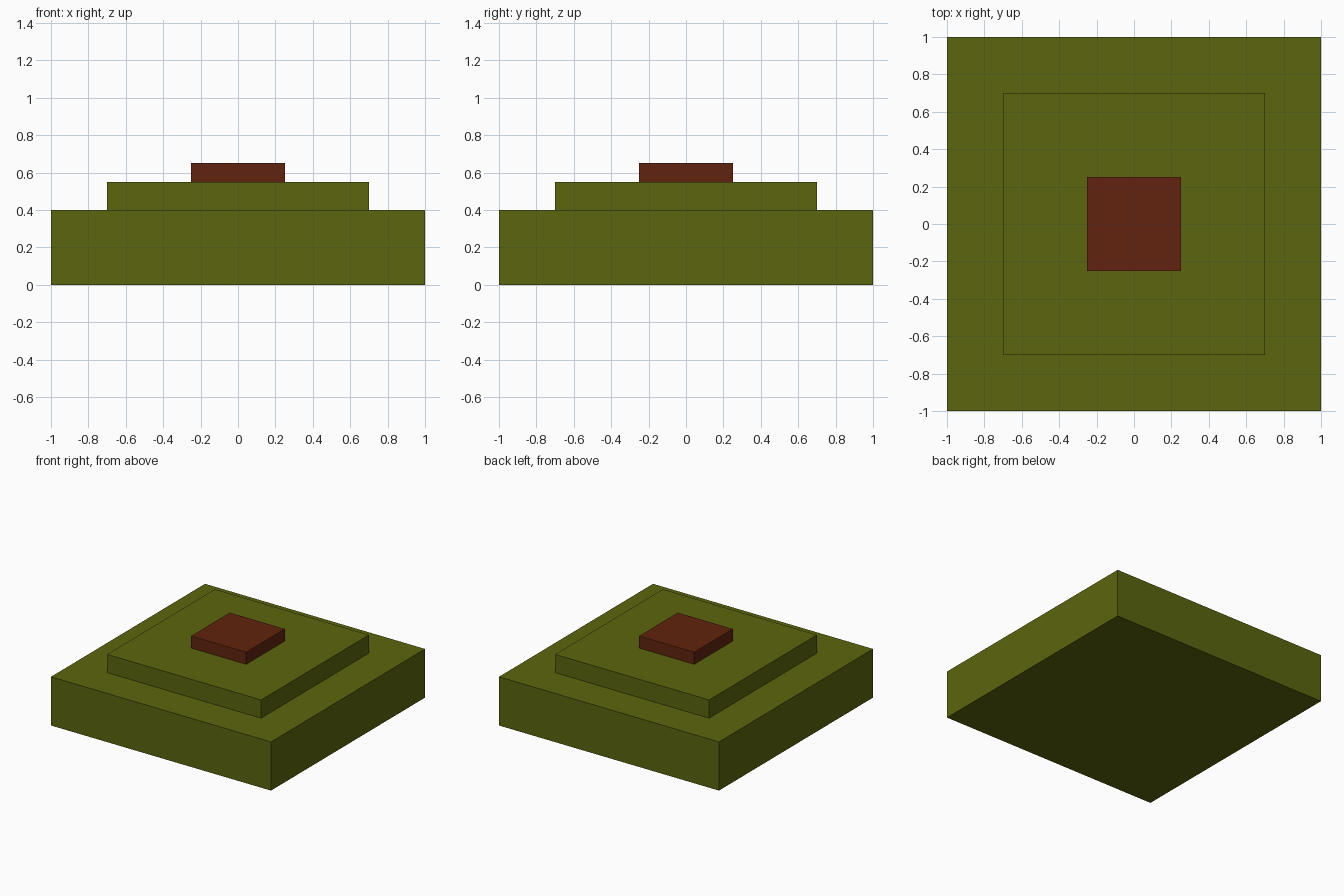
import bpy

if "Cube" in bpy.data.objects:
    bpy.data.objects.remove(bpy.data.objects["Cube"])


def material(name, color):
    mat = bpy.data.materials.new(name)
    mat.diffuse_color = (*color, 1.0)
    mat.use_nodes = True
    mat.node_tree.nodes["Principled BSDF"].inputs["Base Color"].default_value = mat.diffuse_color
    return mat


def slab(name, width, bottom, top, mat):
    """Square slab centred on the z axis, spanning bottom to top."""
    bpy.ops.mesh.primitive_cube_add(size=1, location=(0, 0, (bottom + top) / 2))
    obj = bpy.context.object
    obj.name = name
    obj.scale = (width, width, top - bottom)
    bpy.ops.object.transform_apply(location=False, rotation=False, scale=True)
    obj.data.materials.append(mat)
    return obj


olive = material("olive", (0.105, 0.130, 0.0044))
brown = material("brown", (0.122, 0.0176, 0.0044))

# Stacked slabs, bottom to top
slab("base", 2.0, 0.0, 0.40, olive)
slab("upper_step", 1.4, 0.40, 0.55, olive)
slab("top_cap", 0.5, 0.55, 0.65, brown)
